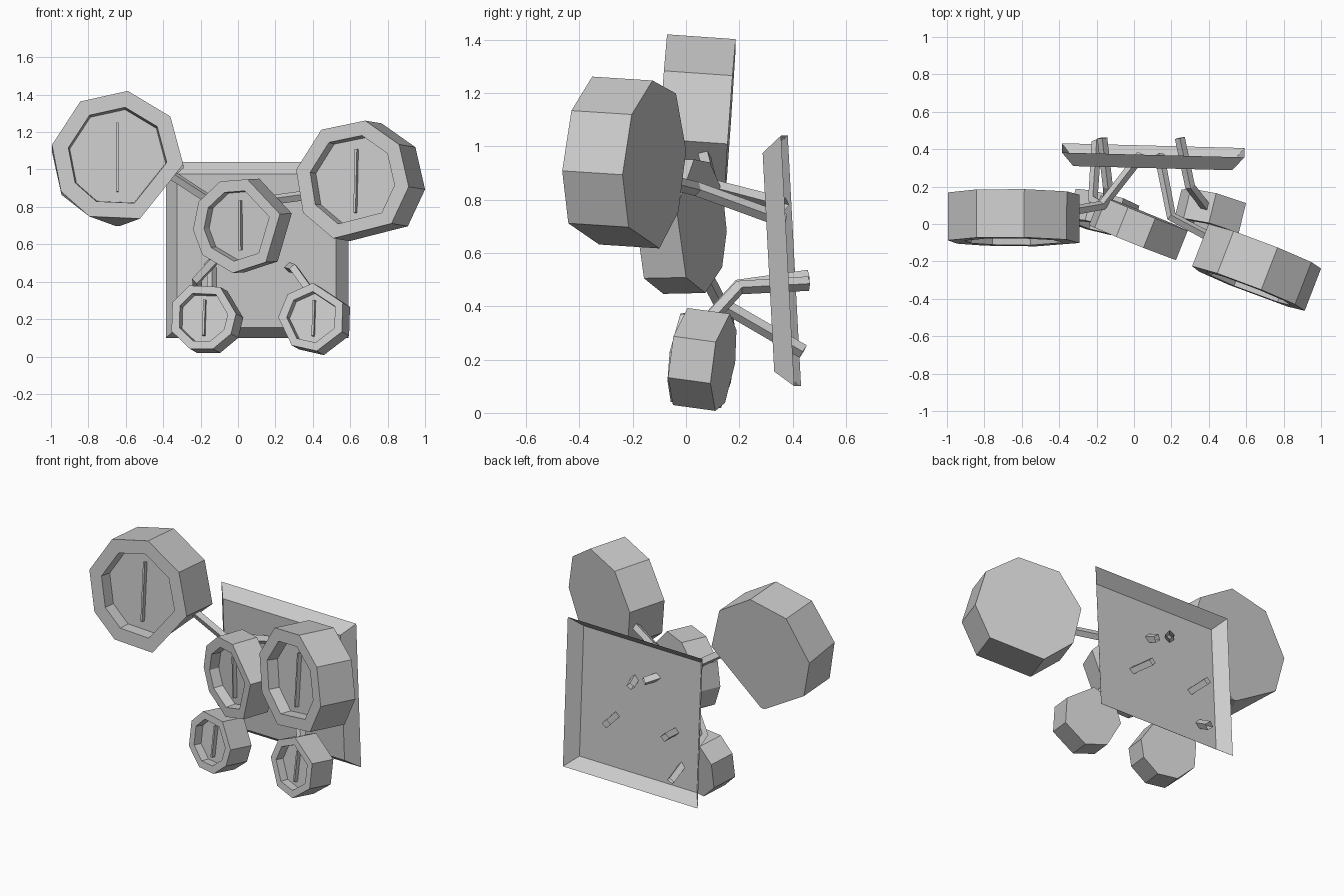
import bpy, bmesh, math
from mathutils import Vector

if "Cube" in bpy.data.objects:
    bpy.data.objects.remove(bpy.data.objects["Cube"])


def add_object(name, bm):
    mesh = bpy.data.meshes.new(name)
    bm.to_mesh(mesh)
    bm.free()
    obj = bpy.data.objects.new(name, mesh)
    bpy.context.collection.objects.link(obj)
    return obj


def bridge(bm, a, b):
    for i in range(len(a)):
        j = (i + 1) % len(a)
        bm.faces.new((a[i], a[j], b[j], b[i]))


def lamp(name, centre, normal, radius, depth, angles, back_angles=None):
    """Faceted drum with a recessed dish and an upright filament in it."""
    c, n = Vector(centre), Vector(normal).normalized()
    u = Vector((0, 0, 1)).cross(n).normalized()
    v = n.cross(u)
    bm = bmesh.new()

    def ring(r, back, degrees=angles):
        return [bm.verts.new(c - n * back + u * r * math.cos(math.radians(a))
                             + v * r * math.sin(math.radians(a))) for a in degrees]

    dish_depth = 0.03 + 0.12 * radius
    rings = [ring(radius, depth, back_angles or angles), ring(radius, 0),
             ring(radius * 0.75, 0), ring(radius * 0.73, dish_depth)]
    for a, b in zip(rings, rings[1:]):
        bridge(bm, a, b)
    bm.faces.new(rings[0][::-1])
    bm.faces.new(rings[-1])
    bmesh.ops.recalc_face_normals(bm, faces=bm.faces)
    add_object(name + "_lamp", bm)

    # Thin upright filament standing on the dish
    bm = bmesh.new()
    bmesh.ops.create_cube(bm, size=1)
    base = c - n * (dish_depth - 0.01)
    for p in bm.verts:
        x, y, z = p.co
        p.co = base + u * x * 0.012 + v * z * radius * 1.04 - n * y * 0.03
    bmesh.ops.recalc_face_normals(bm, faces=bm.faces)
    add_object(name + "_filament", bm)


def arm(name, points):
    """Bent square bar with open ends."""
    cu = bpy.data.curves.new(name, 'CURVE')
    cu.dimensions = '3D'
    cu.bevel_depth = 0.027
    cu.bevel_resolution = 0
    s = cu.splines.new('POLY')
    s.points.add(len(points) - 1)
    for p, co in zip(s.points, points):
        p.co = (*co, 1)
    tmp = bpy.data.objects.new(name + "_path", cu)
    bpy.context.collection.objects.link(tmp)
    bpy.context.view_layer.update()
    dg = bpy.context.evaluated_depsgraph_get()
    mesh = bpy.data.meshes.new_from_object(tmp.evaluated_get(dg))
    bpy.data.objects.remove(tmp)
    for poly in mesh.polygons:
        poly.use_smooth = False
    bpy.context.collection.objects.link(bpy.data.objects.new(name, mesh))


# Back plate: shallow tray, open at the back, slightly tilted
bm = bmesh.new()


def plate_ring(x0, x1, z0, z1, y):
    return [bm.verts.new((x, y - 0.026 * (x - 0.1) - 0.053 * (z - 0.57), z))
            for x, z in ((x0, z0), (x1, z0), (x1, z1), (x0, z1))]


front = plate_ring(-0.325, 0.525, 0.155, 0.975, 0.32)
back = plate_ring(-0.385, 0.59, 0.10, 1.04, 0.394)
bm.faces.new(front)
bridge(bm, back, front)
add_object("back_plate", bm)

# Lamps
lamp("upper_left", (-0.645, -0.095, 1.07), (-0.01, -1, 0.07), 0.355, 0.258,
     (-70, -7, 37, 81, 124, 170, 212, 245),
     (-88, -7, 37, 81, 124, 173, 212, 268))
lamp("upper_right", (0.61, -0.345, 0.942), (-0.36, -0.93, 0.06), 0.327, 0.243,
     (-6, 36, 78, 124, 170, 212, 252, 315))
lamp("middle", (-0.005, -0.10, 0.70), (-0.37, -0.92, -0.02), 0.255, 0.17,
     (14, 76, 112, 150, 185, 218, 264, 310))
lamp("lower_left", (-0.19, -0.02, 0.213), (-0.23, -0.95, 0.13), 0.185, 0.165,
     (5, 60, 115, 155, 205, 250, 290, 330))
lamp("lower_right", (0.395, -0.018, 0.21), (-0.23, -0.95, 0.13), 0.185, 0.165,
     (25, 90, 138, 180, 235, 280, 335))

# Arms through the plate to each lamp
arm("upper_left_arm", [(0.04, 0.37, 0.78), (-0.17, 0.10, 0.85), (-0.40, 0.06, 1.0)])
arm("upper_right_arm", [(0.135, 0.37, 0.72), (0.20, 0.04, 0.84), (0.50, -0.12, 0.88)])
arm("middle_arm", [(-0.20, 0.44, 0.23), (-0.22, 0.13, 0.41), (-0.04, 0.03, 0.60)])
arm("lower_left_arm", [(-0.17, 0.46, 0.51), (-0.14, 0.20, 0.475), (-0.14, 0.07, 0.33)])
arm("lower_right_arm", [(0.245, 0.46, 0.485), (0.30, 0.20, 0.47), (0.40, 0.07, 0.33)])
